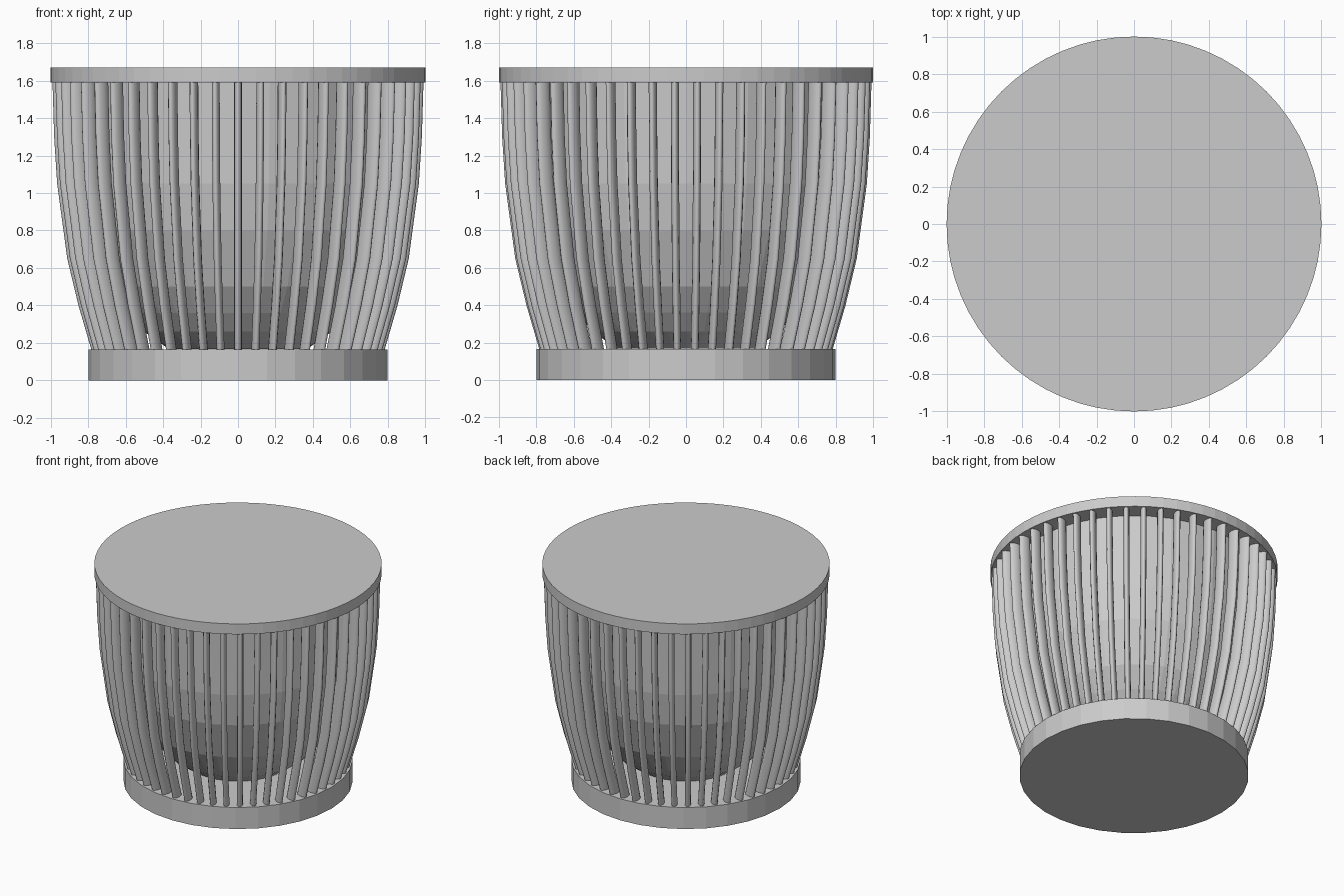
import bpy, bmesh
from math import pi, sin, cos
from mathutils import Vector, Matrix

cube = bpy.data.objects.get("Cube")
if cube:
    bpy.data.objects.remove(cube, do_unlink=True)

# Single painted-metal colour
GREY = (0.6, 0.6, 0.6, 1)
metal = bpy.data.materials.new("grey metal")
metal.use_nodes = True
metal.diffuse_color = GREY
metal.node_tree.nodes["Principled BSDF"].inputs["Base Color"].default_value = GREY


def finish(name, bm):
    bmesh.ops.recalc_face_normals(bm, faces=bm.faces)
    mesh = bpy.data.meshes.new(name)
    bm.to_mesh(mesh)
    bm.free()
    mesh.materials.append(metal)
    obj = bpy.data.objects.new(name, mesh)
    bpy.context.collection.objects.link(obj)
    return obj


def skin(bm, rings):
    """Bridge successive rings of vertices and close both ends."""
    count = len(rings[0])
    for low, high in zip(rings, rings[1:]):
        for i in range(count):
            j = (i + 1) % count
            bm.faces.new((low[i], low[j], high[j], high[i]))
    bm.faces.new(rings[0])
    bm.faces.new(rings[-1])


def lathe(name, profile, sides):
    """Stack rings of (radius, height)."""
    bm = bmesh.new()
    skin(bm, [[bm.verts.new((r * cos(2 * pi * i / sides), r * sin(2 * pi * i / sides), z))
               for i in range(sides)] for r, z in profile])
    return finish(name, bm)


# Base plinth, lid and inner bowl
lathe("base", [(0.798, 0), (0.798, 0.165)], 32)
lathe("lid", [(1, 1.59), (1, 1.67)], 64)
lathe("inner_bowl", [(0.37, 0.168), (0.5, 0.26), (0.59, 0.36), (0.69, 0.5),
                     (0.805, 0.8), (0.845, 1.05), (0.87, 1.592)], 32)

# Ring of bowed slats with an oval section, deeper than they are wide
SLATS, SIDES, DEPTH, WIDTH = 50, 12, 0.045, 0.021
path = [Vector((r, 0, z)) for r, z in
        [(0.735, 0.15), (0.808, 0.4), (0.868, 0.65),
         (0.922, 1.05), (0.938, 1.3), (0.947, 1.6)]]
bm = bmesh.new()
for k in range(SLATS):
    turn = Matrix.Rotation(-pi / 2 + 2 * pi * k / SLATS, 3, 'Z')
    rings = []
    for p in path:
        rings.append([bm.verts.new(turn @ (p + Vector((DEPTH * cos(a), WIDTH * sin(a), 0))))
                      for a in (2 * pi * s / SIDES for s in range(SIDES))])
    skin(bm, rings)
slats = finish("slats", bm)

# Soft shading on the slats, crisp end caps
bpy.ops.object.select_all(action='DESELECT')
slats.select_set(True)
bpy.context.view_layer.objects.active = slats
bpy.ops.object.shade_smooth_by_angle(angle=pi / 3)
